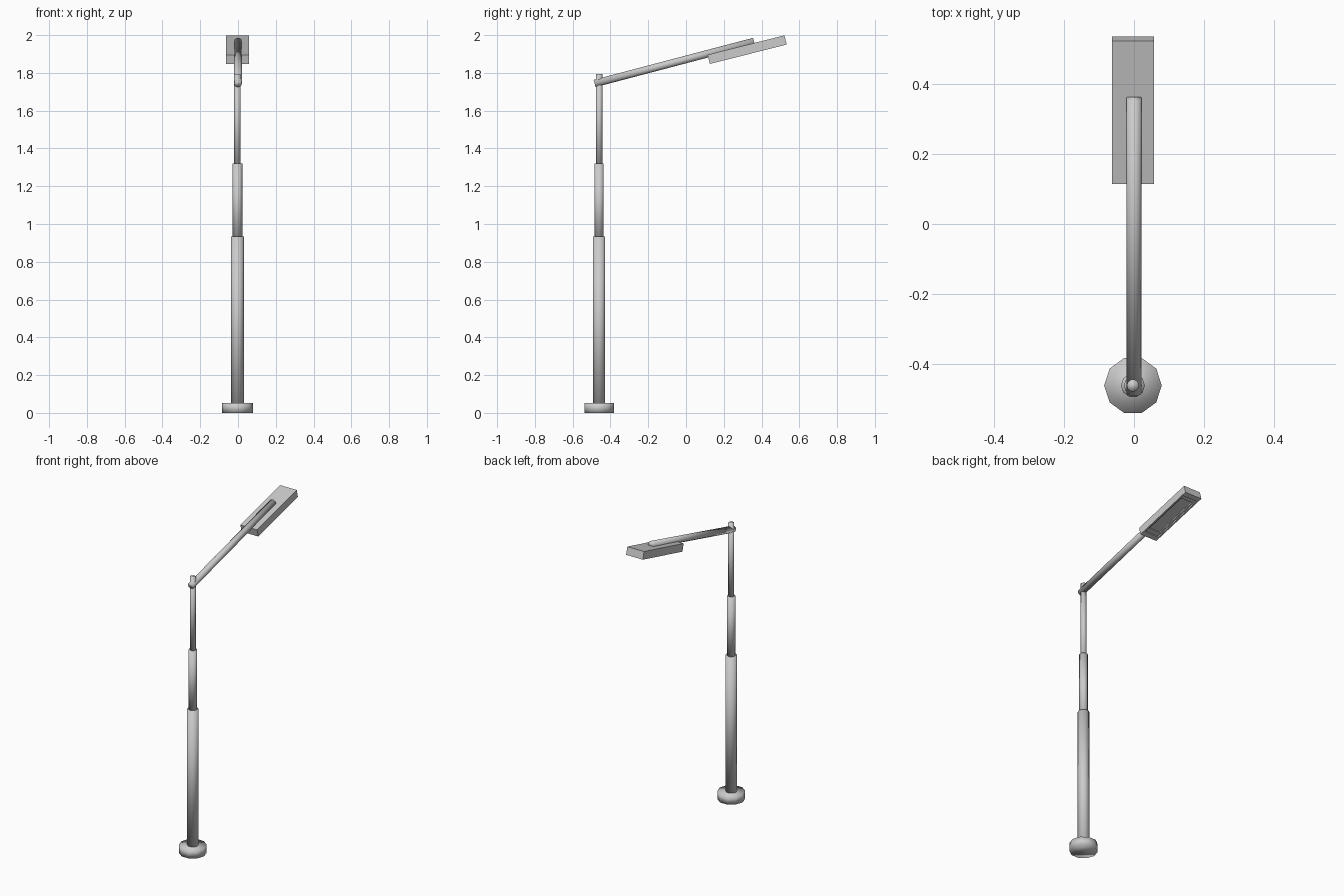
import bpy, bmesh, math
from mathutils import Vector, Matrix

if "Cube" in bpy.data.objects:
    bpy.data.objects.remove(bpy.data.objects["Cube"])

PX, PY = -0.003, -0.46          # pole axis
TILT = math.radians(14.2)


def rod(name, a, b, radius, sides=10):
    """Smooth-shaded capped cylinder running from a to b."""
    a, b = Vector(a), Vector(b)
    bm = bmesh.new()
    bmesh.ops.create_cone(bm, cap_ends=True, segments=sides, radius1=radius,
                          radius2=radius, depth=(b - a).length)
    # put a vertex on the x axis, then aim along a -> b
    spin = Matrix.Rotation(math.pi / 2, 4, 'Z')
    aim = (b - a).to_track_quat('Z', 'Y').to_matrix().to_4x4()
    bm.transform(Matrix.Translation((a + b) / 2) @ aim @ spin)
    return finish(name, bm, True)


def finish(name, bm, smooth=False):
    bmesh.ops.recalc_face_normals(bm, faces=bm.faces)
    for f in bm.faces:
        f.smooth = smooth
    me = bpy.data.meshes.new(name)
    bm.to_mesh(me)
    bm.free()
    ob = bpy.data.objects.new(name, me)
    bpy.context.collection.objects.link(ob)
    return ob


# foot and telescoping pole
for name, z0, z1, r in (("base", 0.0, 0.053, 0.082),
                        ("pole_lower", 0.02, 0.935, 0.034),
                        ("pole_middle", 0.9, 1.32, 0.0255),
                        ("pole_upper", 1.29, 1.795, 0.0175)):
    rod(name, (PX, PY, z0), (PX, PY, z1), r)

# sloping arm
rod("arm", (0, -0.484, 1.744), (0, 0.36, 1.966), 0.021)

# lamp head with a stepped recess underneath
bm = bmesh.new()
bmesh.ops.create_cube(bm, size=1)
bmesh.ops.scale(bm, vec=(0.12, 0.42, 0.05), verts=bm.verts)
bm.faces.ensure_lookup_table()
face = min(bm.faces, key=lambda f: f.calc_center_median().z)


def shrink_and_push(face, sx, sy, dz):
    bmesh.ops.inset_individual(bm, faces=[face], thickness=0.001)
    for v in face.verts:
        v.co.x = math.copysign(sx, v.co.x)
        v.co.y = math.copysign(sy, v.co.y)
    face = bmesh.ops.extrude_discrete_faces(bm, faces=[face])["faces"][0]
    for v in face.verts:
        v.co.z += dz
    return face


face = shrink_and_push(face, 0.050, 0.178, 0.008)
face = shrink_and_push(face, 0.040, 0.150, 0.008)
bm.transform(Matrix.Translation((-0.003, 0.324, 1.923)) @ Matrix.Rotation(TILT, 4, 'X'))
finish("lamp_head", bm)
